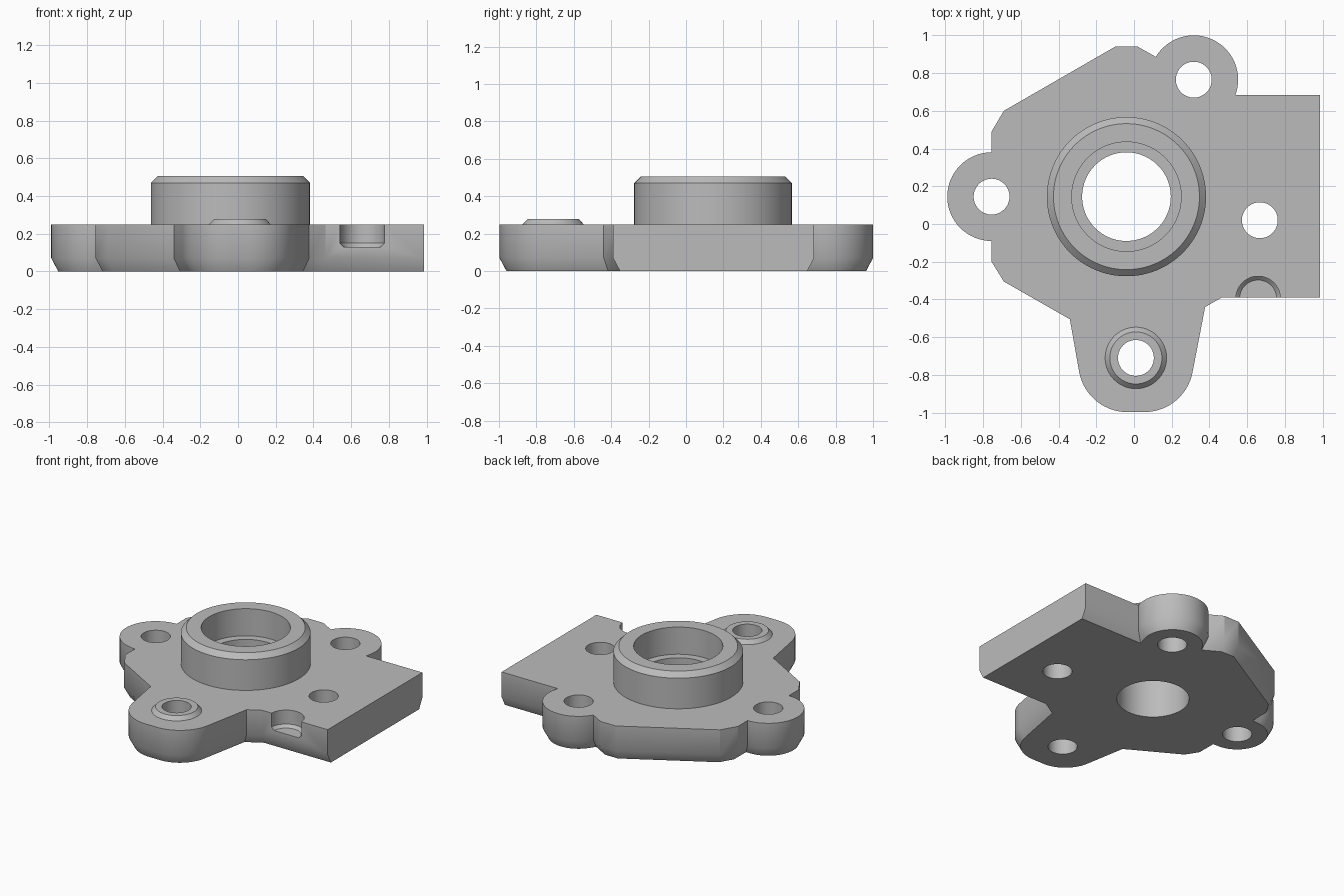
import bpy, bmesh
from math import cos, sin, radians, tau
from mathutils import Vector

cube = bpy.data.objects.get("Cube")
if cube:
    bpy.data.objects.remove(cube, do_unlink=True)

grey = bpy.data.materials.new("machined_grey")
grey.use_nodes = True
grey.diffuse_color = (0.5, 0.5, 0.5, 1)
grey.node_tree.nodes["Principled BSDF"].inputs["Base Color"].default_value = (0.5, 0.5, 0.5, 1)

TOP = 0.25          # plate thickness
SEGS = 96
BORE = (-0.04, 0.145)
PAD = (0.01, -0.71)
BACK_LUG = (0.317, 0.765)
SIDE_LUG = (-0.755, 0.145)
LUG_R, HOLE_R, BORE_R = 0.235, 0.095, 0.235


def make_object(name, bm):
    bmesh.ops.recalc_face_normals(bm, faces=bm.faces[:])
    mesh = bpy.data.meshes.new(name)
    bm.to_mesh(mesh)
    bm.free()
    mesh.materials.append(grey)
    ob = bpy.data.objects.new(name, mesh)
    bpy.context.collection.objects.link(ob)
    return ob


def bridge(bm, a, b):
    for i in range(len(a)):
        j = (i + 1) % len(a)
        bm.faces.new((a[i], a[j], b[j], b[i]))


def lathe(name, centre, profile, ring=False):
    """Spin (radius, height) points; ring closes the profile, otherwise the ends are capped."""
    bm = bmesh.new()
    loops = [[bm.verts.new((centre[0] + r * cos(tau * i / SEGS),
                            centre[1] + r * sin(tau * i / SEGS), z)) for i in range(SEGS)]
             for r, z in profile]
    for a, b in zip(loops, loops[1:]):
        bridge(bm, a, b)
    if ring:
        bridge(bm, loops[-1], loops[0])
    else:
        bm.faces.new(loops[0])
        bm.faces.new(loops[-1])
    return make_object(name, bm)


def arc(centre, r, start, end, steps=32):
    angles = [radians(start + (end - start) * i / steps) for i in range(steps + 1)]
    return [(centre[0] + r * cos(a), centre[1] + r * sin(a)) for a in angles]


def inset(points, amount):
    """Move every edge inward, except the flat machined end at +x."""
    result = []
    for i, p in enumerate(points):
        p = Vector(p)
        d1 = (p - Vector(points[i - 1])).normalized()
        d2 = (Vector(points[(i + 1) % len(points)]) - p).normalized()
        n1, n2 = Vector((-d1.y, d1.x)), Vector((-d2.y, d2.x))
        a1, a2 = [0 if n.x < -0.99 and p.x > 0.9 else amount for n in (n1, n2)]
        det = n1.x * n2.y - n1.y * n2.x
        if abs(det) < 1e-5:
            q = p + n1 * a1
        else:
            q = p + Vector((a1 * n2.y - a2 * n1.y, a2 * n1.x - a1 * n2.x)) / det
        result.append(q)
    return result


def smooth(ob):
    bpy.ops.object.select_all(action='DESELECT')
    ob.select_set(True)
    bpy.context.view_layer.objects.active = ob
    bpy.ops.object.shade_smooth_by_angle(angle=radians(29))


# Plate outline, counter-clockwise from the front corner of the block
outline = [(0.985, -0.39), (0.985, 0.685)]
outline += arc(BACK_LUG, LUG_R, -20, 149)
outline += [(0.02, 0.94), (-0.10, 0.94), (-0.69, 0.60), (-0.755, 0.49)]
outline += arc(SIDE_LUG, LUG_R, 90, 270)
outline += [(-0.755, -0.20), (-0.69, -0.305), (-0.34, -0.505)]
outline += arc((-0.035, -0.737), 0.26, 190, 270, 20)
outline += arc((0.055, -0.737), 0.26, 270, 350, 20)
outline += [(0.377, -0.44), (0.465, -0.39)]

# Plate body with a chamfered lower edge
bm = bmesh.new()
loops = [[bm.verts.new((p[0], p[1], z)) for p in pts]
         for pts, z in ((inset(outline, 0.037), 0), (outline, 0.07), (outline, TOP))]
bridge(bm, loops[0], loops[1])
bridge(bm, loops[1], loops[2])
bm.faces.new(loops[0])
bm.faces.new(loops[2])
plate = make_object("flange_plate", bm)

# Cutters: through holes, main bore and the half-round edge pocket
cutters = [lathe("hole_cutter", c, [(HOLE_R, -0.1), (HOLE_R, 0.4)])
           for c in (BACK_LUG, SIDE_LUG, PAD, (0.667, 0.02))]
cutters.append(lathe("bore_cutter", BORE, [(BORE_R, -0.1), (BORE_R, 0.4)]))
cutters.append(lathe("pocket_cutter", (0.658, -0.395),
                     [(0.098, 0.13), (0.118, 0.15), (0.118, 0.4)]))

bpy.context.view_layer.objects.active = plate
for cutter in cutters:
    mod = plate.modifiers.new("cut", 'BOOLEAN')
    mod.operation = 'DIFFERENCE'
    mod.solver = 'EXACT'
    mod.object = cutter
    bpy.ops.object.modifier_apply(modifier=mod.name)
for cutter in cutters:
    bpy.data.objects.remove(cutter, do_unlink=True)
smooth(plate)

# Central boss with a counterbore, and the raised pad round the front hole
smooth(lathe("central_boss", BORE,
             [(0.422, TOP), (0.422, 0.47), (0.387, 0.505), (0.29, 0.505),
              (0.29, 0.31), (BORE_R, 0.31), (BORE_R, TOP)], ring=True))
smooth(lathe("raised_pad", PAD,
             [(0.163, TOP), (0.138, 0.277), (HOLE_R, 0.277), (HOLE_R, TOP)], ring=True))
